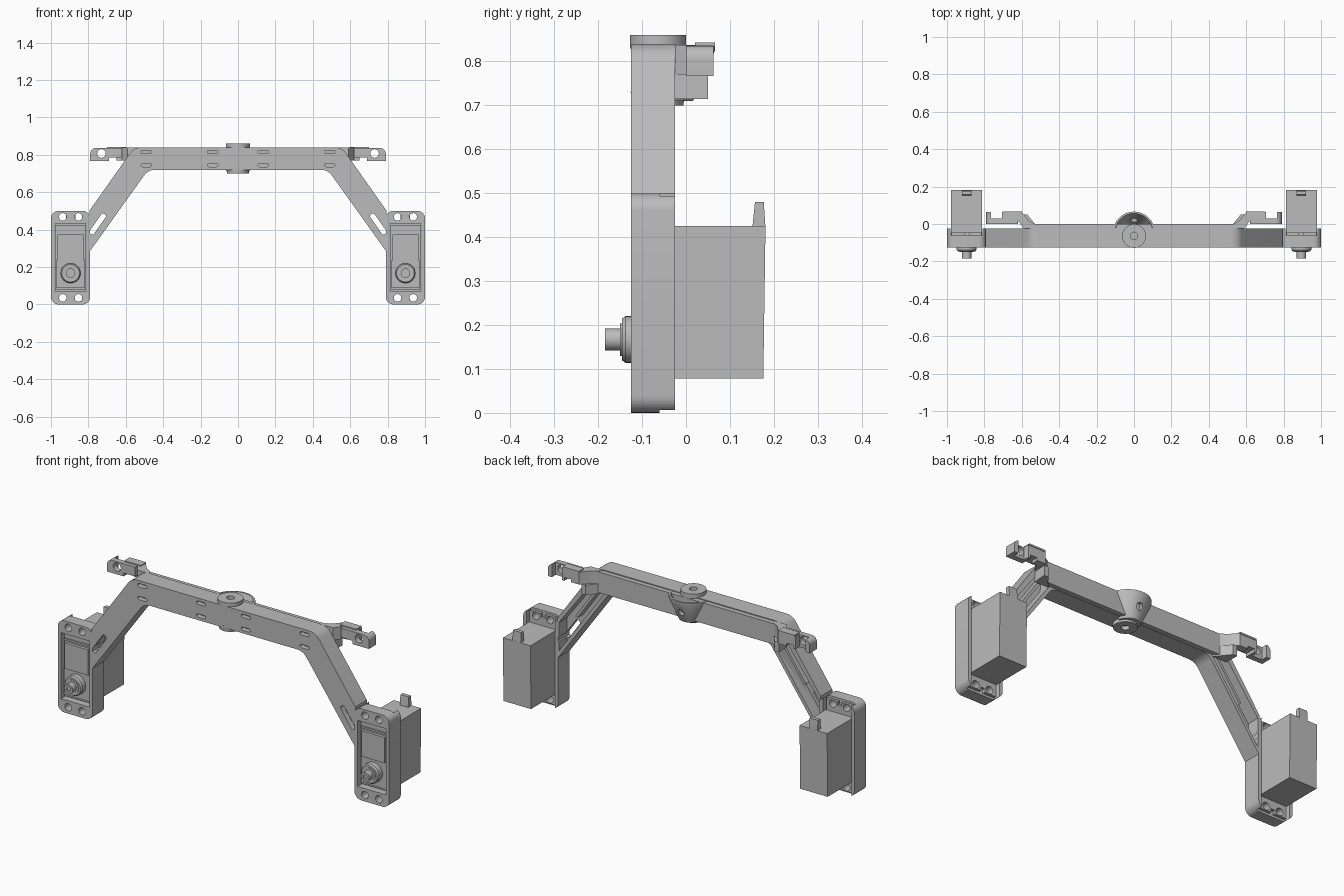
import bpy, bmesh, math
from mathutils import Vector, Matrix

if "Cube" in bpy.data.objects:
    bpy.data.objects.remove(bpy.data.objects["Cube"])

grey = bpy.data.materials.new("plain_grey")
grey.use_nodes = True
grey.diffuse_color = (0.5, 0.5, 0.5, 1)
grey.node_tree.nodes["Principled BSDF"].inputs["Base Color"].default_value = (0.5, 0.5, 0.5, 1)


def finish(bm, name):
    bmesh.ops.recalc_face_normals(bm, faces=bm.faces)
    mesh = bpy.data.meshes.new(name)
    bm.to_mesh(mesh)
    bm.free()
    mesh.materials.append(grey)
    obj = bpy.data.objects.new(name, mesh)
    bpy.context.collection.objects.link(obj)
    return obj


def prism(name, pts, lo, hi, axis="y"):
    """Extrude an outline: (x, z) along y, or (x, y) along z."""
    bm = bmesh.new()
    place = (lambda p, d: (p[0], d, p[1])) if axis == "y" else (lambda p, d: (p[0], p[1], d))
    face = bm.faces.new([bm.verts.new(place(p, lo)) for p in pts])
    new = bmesh.ops.extrude_face_region(bm, geom=[face])["geom"]
    shift = Vector(place((0, 0), hi - lo))
    bmesh.ops.translate(bm, vec=shift, verts=[v for v in new if isinstance(v, bmesh.types.BMVert)])
    return finish(bm, name)


def box(name, x0, x1, y0, y1, z0, z1):
    return prism(name, [(x0, z0), (x1, z0), (x1, z1), (x0, z1)], y0, y1)


def fillet(corners, steps=6):
    """Round each (x, z, radius) corner of an outline."""
    out = []
    for i, (x, z, r) in enumerate(corners):
        p = Vector((x, z))
        if r == 0:
            out.append(p)
            continue
        a = (Vector(corners[i - 1][:2]) - p).normalized()
        b = (Vector(corners[(i + 1) % len(corners)][:2]) - p).normalized()
        half = a.angle(b) / 2
        centre = p + (a + b).normalized() * r / math.sin(half)
        start = p + a * r / math.tan(half) - centre
        end = p + b * r / math.tan(half) - centre
        for k in range(steps + 1):
            d = start.lerp(end, k / steps)
            t = k / steps * (math.pi - 2 * half)
            u, v = start.normalized(), (end - start.normalized() * end.dot(start.normalized())).normalized()
            out.append(centre + r * (u * math.cos(t) + v * math.sin(t)))
    return out


def lathe(name, profile, origin, axis="z", start=0, sweep=math.tau, n=40):
    """Turn a (radius, height) profile about the z or y axis."""
    bm = bmesh.new()
    verts = [bm.verts.new((r, 0, h)) for r, h in profile]
    edges = [bm.edges.new((verts[i - 1], verts[i])) for i in range(len(verts))]
    bmesh.ops.rotate(bm, verts=verts, matrix=Matrix.Rotation(start, 3, "Z"))
    bmesh.ops.spin(bm, geom=verts + edges, axis=(0, 0, 1), cent=(0, 0, 0), steps=n, angle=sweep)
    bmesh.ops.remove_doubles(bm, verts=bm.verts, dist=1e-5)
    if sweep < 6:
        bmesh.ops.holes_fill(bm, edges=[e for e in bm.edges if e.is_boundary])
    if axis == "y":
        bmesh.ops.rotate(bm, verts=bm.verts, matrix=Matrix.Rotation(math.pi / 2, 3, "X"))
    bmesh.ops.translate(bm, verts=bm.verts, vec=origin)
    return finish(bm, name)


def hole(x, z, r=0.02, y0=-0.2, y1=0.2):
    return prism("cutter", [(x + r * math.cos(k * math.pi / 12), z + r * math.sin(k * math.pi / 12))
                            for k in range(24)], y0, y1)


def slot(x, z, length, width, angle, y0, y1):
    w, l = width / 2, length / 2
    pts = fillet([(-l, -w, w * .9), (l, -w, w * .9), (l, w, w * .9), (-l, w, w * .9)], 4)
    rot = Matrix.Rotation(angle, 2)
    return prism("cutter", [rot @ p + Vector((x, z)) for p in pts], y0, y1)


def cut(obj, cutters):
    bpy.context.view_layer.objects.active = obj
    for c in cutters:
        mod = obj.modifiers.new("cut", "BOOLEAN")
        mod.operation, mod.solver, mod.object = "DIFFERENCE", "EXACT", c
        bpy.ops.object.modifier_apply(modifier=mod.name)
        bpy.data.objects.remove(c)
    return obj


FRONT, BACK, TOP = -0.125, -0.025, 0.84

# Arched frame with hollow-backed arms and slots
half = [(0.555, TOP, 0.07), (0.795, 0.5, 0), (0.795, 0.28, 0), (0.48, 0.72, 0.07)]
frame = prism("arched_frame", fillet(half + [(-x, z, r) for x, z, r in reversed(half)]), FRONT, BACK)
cutters = []
for s in (-1, 1):
    pocket = [(0.53, 0.82), (0.785, 0.48), (0.785, 0.325), (0.5, 0.725), (0.49, 0.82)]
    cutters.append(prism("cutter", [(s * x, z) for x, z in pocket], -0.095, 0.1))
    cutters.append(slot(s * 0.75, 0.43, 0.13, 0.028, -s * 0.96, -0.2, 0.1))
    cutters += [slot(s * x, z, 0.055, 0.018, 0, -0.2, -0.098) for x in (0.135, 0.49) for z in (0.745, 0.815)]
cut(frame, cutters)

# Rear cover and centre pivot
box("rear_cover", -0.545, 0.545, -0.03, 0, 0.722, 0.835)
lathe("pivot_top_disk", [(0.02, 0.83), (0.064, 0.83), (0.064, 0.86), (0.02, 0.86)], (0, -0.064, 0))
lathe("pivot_bottom_disk", [(0.02, 0.7), (0.058, 0.7), (0.062, 0.73), (0.02, 0.73)], (0, -0.064, 0))
funnel = lathe("pivot_funnel", [(0.03, 0.71), (0.062, 0.71), (0.112, 0.825), (0.112, 0.838),
                                (0.102, 0.838), (0.05, 0.74), (0.03, 0.74)],
               (0, -0.046, 0), "z", 0.1, math.pi - 0.2, 24)
cut(funnel, [hole(0, 0.77, 0.018, 0, 0.2)])

for s, side in ((1, "left"), (-1, "right")):
    def mx(pts):
        return [(s * p[0], *p[1:]) for p in pts]

    # Stiffening rib inside the arm
    prism(side + "_arm_rib", mx([(0.52, 0.785), (0.695, 0.535), (0.685, 0.525), (0.51, 0.775)]),
          -0.1, -0.04)

    # Cable clip flaring out of the rear cover
    prism(side + "_clip_flare", mx([(0.52, -0.025), (0.53, 0), (0.56, 0.015), (0.6, 0.063), (0.65, 0.063),
                                    (0.65, 0.025), (0.62, 0.02), (0.59, -0.025)]), 0.77, 0.838, "z")
    prism(side + "_clip_foot", mx([(0.5, -0.028), (0.53, 0), (0.57, 0.05), (0.595, 0.05), (0.59, -0.028)]),
          0.715, 0.77, "z")
    clip = prism(side + "_clip", fillet(mx([(0.62, 0.785, 0), (0.69, 0.785, 0), (0.69, 0.767, 0),
                                            (0.79, 0.767, 0), (0.79, 0.836, 0.03), (0.62, 0.836, 0)])), 0.0, 0.063)
    xs = sorted((s * 0.705, s * 0.765))
    cut(clip, [hole(s * 0.73, 0.807, 0.023),
               box("cutter", *xs, 0.03, 0.1, 0.75, 0.9)])
    xs = sorted((s * 0.6, s * 0.7))
    box(side + "_clip_lip", *xs, 0.02, 0.066, 0.834, 0.843)

    # Motor holder: rounded plate, window, open channel behind, screw holes
    c = s * 0.895
    rim = [(c - 0.105, 0, 0.04), (c + 0.105, 0, 0.04), (c + 0.105, 0.5, 0.04), (c - 0.105, 0.5, 0.04)]
    screws = [(c + dx, z) for dx in (-0.042, 0.042) for z in (0.035, 0.468)]
    holder = prism(side + "_motor_holder", fillet(rim), FRONT, BACK)
    cut(holder, [box("cutter", c - 0.086, c + 0.086, -0.2, 0.1, 0.07, 0.43),
                 box("cutter", c - 0.086, c + 0.086, -0.06, 0.1, -0.1, 0.6)] + [hole(*p) for p in screws])

    # Motor: slightly tapered body, mounting ears, front panels
    bm = bmesh.new()
    bmesh.ops.create_cube(bm, size=1)
    for v in bm.verts:
        back = 0.181 if v.co.z > 0 else 0.176
        v.co = (c + v.co.x * 0.166, back if v.co.y > 0 else -0.1, 0.425 if v.co.z > 0 else 0.078)
    finish(bm, side + "_motor_body")
    ears = box(side + "_motor_ears", c - 0.08, c + 0.08, -0.06, -0.045, 0.012, 0.488)
    cut(ears, [hole(*p) for p in screws] +
        [box("cutter", c - 0.012, c + 0.012, -0.1, 0, z - 0.02, z + 0.02) for z in (0.012, 0.488)])
    box(side + "_motor_upper_panel", c - 0.07, c + 0.07, -0.116, -0.09, 0.235, 0.375)
    box(side + "_motor_lower_panel", c - 0.078, c + 0.078, -0.109, -0.09, 0.09, 0.235)
    box(side + "_motor_ledge", c - 0.078, c + 0.078, -0.108, -0.09, 0.385, 0.395)

    # Output collar and shaft
    lathe(side + "_motor_shaft", [(0, 0.09), (0.053, 0.09), (0.053, 0.138), (0.047, 0.146), (0.037, 0.146),
                                  (0.037, 0.15), (0.025, 0.15), (0.025, 0.184), (0.012, 0.184),
                                  (0.012, 0.178), (0, 0.178)], (c, 0, 0.167), "y")

    # Cable tab on the motor top, narrowing upward
    bm = bmesh.new()
    bmesh.ops.create_cube(bm, size=1)
    for v in bm.verts:
        up = v.co.z > 0
        front = 0.157 if up else 0.151
        v.co = (c + v.co.x * 0.05, (0.177 if up else 0.181) if v.co.y > 0 else front, 0.48 if up else 0.42)
    finish(bm, side + "_cable_tab")

# Smooth the round parts, keeping edges sharp
bpy.ops.object.select_all(action="DESELECT")
for obj in bpy.context.scene.objects:
    if obj.type == "MESH" and obj.data.materials and obj.data.materials[0] == grey:
        obj.select_set(True)
        bpy.context.view_layer.objects.active = obj
bpy.ops.object.shade_smooth_by_angle(angle=math.radians(30))
